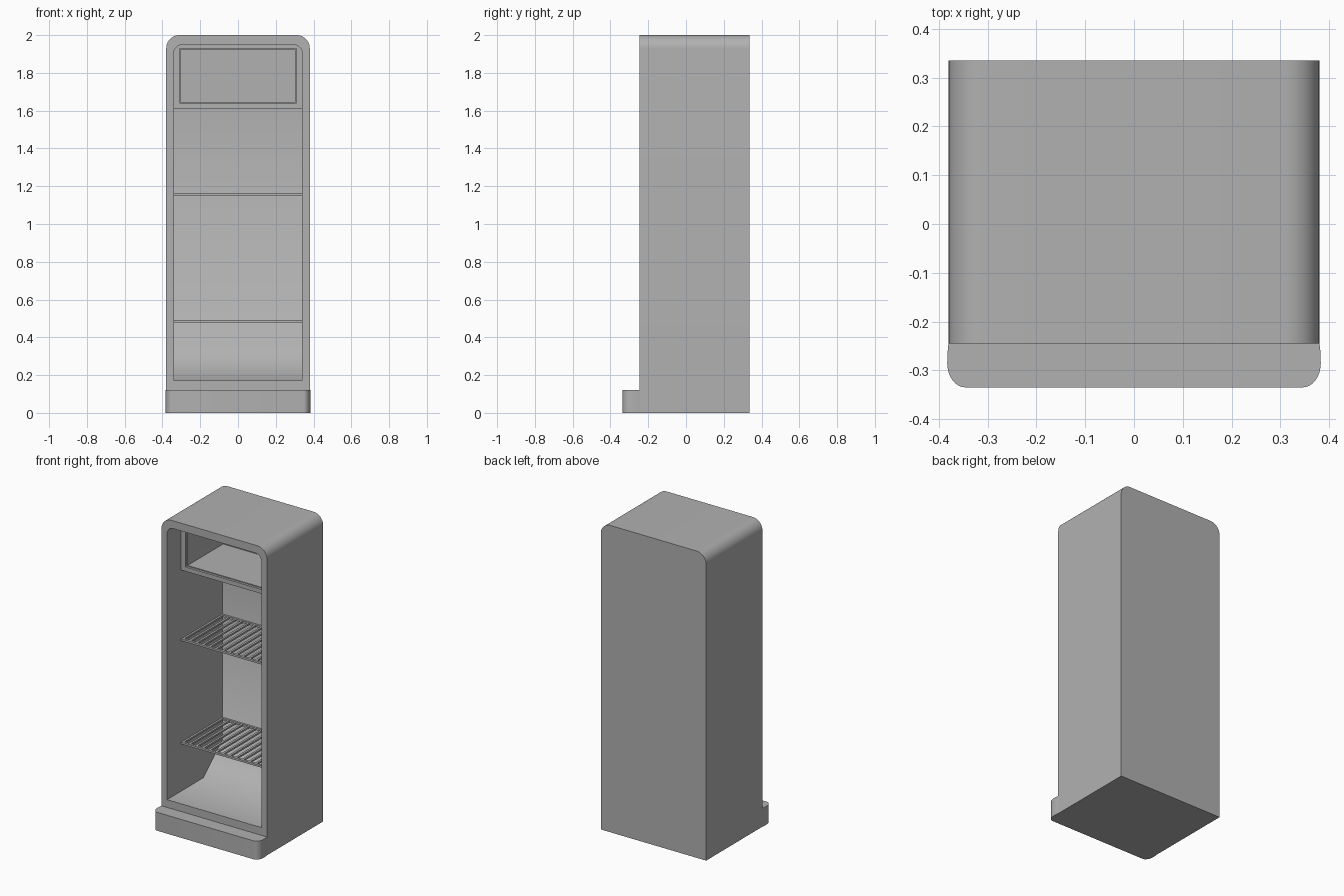
import bpy, bmesh
from math import sin, cos, pi, radians

if "Cube" in bpy.data.objects:
    bpy.data.objects.remove(bpy.data.objects["Cube"])

FRONT, BACK = -0.245, 0.335
grey = bpy.data.materials.new("dark_grey")
grey.diffuse_color = (0.44, 0.44, 0.44, 1)
grey.use_nodes = True
grey.node_tree.nodes["Principled BSDF"].inputs["Base Color"].default_value = grey.diffuse_color


def arch(w, z0, z1, r, y, n=10):
    """Upright rectangle outline with rounded top corners, at depth y."""
    pts = [(-w, y, z0), (w, y, z0)]
    for cx, start in ((w - r, 0), (-w + r, pi / 2)):
        for i in range(n + 1):
            a = start + pi / 2 * i / n
            pts.append((cx + r * cos(a), y, z1 - r + r * sin(a)))
    return pts


def loft(name, rings):
    """Bridge successive outlines and cap both ends."""
    bm = bmesh.new()
    rows = [[bm.verts.new(p) for p in ring] for ring in rings]
    n = len(rows[0])
    for a, b in zip(rows, rows[1:]):
        for i in range(n):
            j = (i + 1) % n
            bm.faces.new((a[i], a[j], b[j], b[i]))
    bm.faces.new(rows[0])
    bm.faces.new(rows[-1])
    bmesh.ops.recalc_face_normals(bm, faces=bm.faces)
    me = bpy.data.meshes.new(name)
    bm.to_mesh(me)
    bm.free()
    me.materials.append(grey)
    ob = bpy.data.objects.new(name, me)
    bpy.context.collection.objects.link(ob)
    return ob


def box(name, x0, x1, y0, y1, z0, z1):
    return loft(name, [[(x0, y0, z), (x1, y0, z), (x1, y1, z), (x0, y1, z)]
                       for z in (z0, z1)])


# Cabinet: outer shell folding in at the front to form the cavity
loft("cabinet", [
    arch(0.38, 0, 2.0, 0.07, BACK),
    arch(0.38, 0, 2.0, 0.07, FRONT),
    arch(0.34, 0.17, 1.949, 0.045, FRONT),
    arch(0.34, 0.17, 1.949, 0.045, 0.326),
])

# Liner: floor, sloped hump and back wall as one smooth sheet
liner = [(-0.2445, 0.1705), (0.128, 0.1705), (0.325, 0.345), (0.325, 1.63),
         (0.33, 1.63), (0.33, 0.16), (-0.2445, 0.16)]
loft("liner", [[(x, y, z) for y, z in liner] for x in (-0.342, 0.342)])

# Plinth in front of the cabinet, with rounded front corners
half = [(0.38, -0.24), (0.382, -0.26)]
for i in range(9):
    a = pi / 2 * i / 8
    half.append((0.346 + 0.037 * cos(a), -0.285 - 0.05 * sin(a)))
outline = half + [(-x, y) for x, y in reversed(half)]
loft("plinth", [[(x, y, z) for x, y in outline] for z in (0, 0.12)])

# Freezer compartment with a stepped rim around its opening
loft("freezer_box", [
    arch(0.342, 1.612, 1.951, 0.045, 0.328),
    arch(0.342, 1.612, 1.951, 0.045, -0.10),
    arch(0.310, 1.640, 1.929, 0.003, -0.10),
    arch(0.310, 1.640, 1.929, 0.003, -0.085),
    arch(0.304, 1.646, 1.923, 0.003, -0.085),
    arch(0.304, 1.646, 1.923, 0.003, 0.28),
])

# Wire shelves: front and back rails with bars running front to back
BARS = 14
for label, z in (("lower", 0.478), ("upper", 1.151)):
    top = z + 0.013
    box(label + "_shelf_front_rail", -0.342, 0.342, -0.10, -0.085, z, top)
    box(label + "_shelf_back_rail", -0.342, 0.342, 0.312, 0.327, z, top)
    for i in range(BARS + 1):
        x = -0.334 + 0.668 * i / BARS
        box(f"{label}_shelf_bar_{i + 1}", x - 0.007, x + 0.007,
            -0.086, 0.313, z + 0.001, top - 0.001)

# Smooth the rounded corners and the liner, keep the right angles sharp
for ob in bpy.context.collection.objects:
    ob.select_set(True)
    bpy.context.view_layer.objects.active = ob
bpy.ops.object.shade_smooth_by_angle(angle=radians(50))
